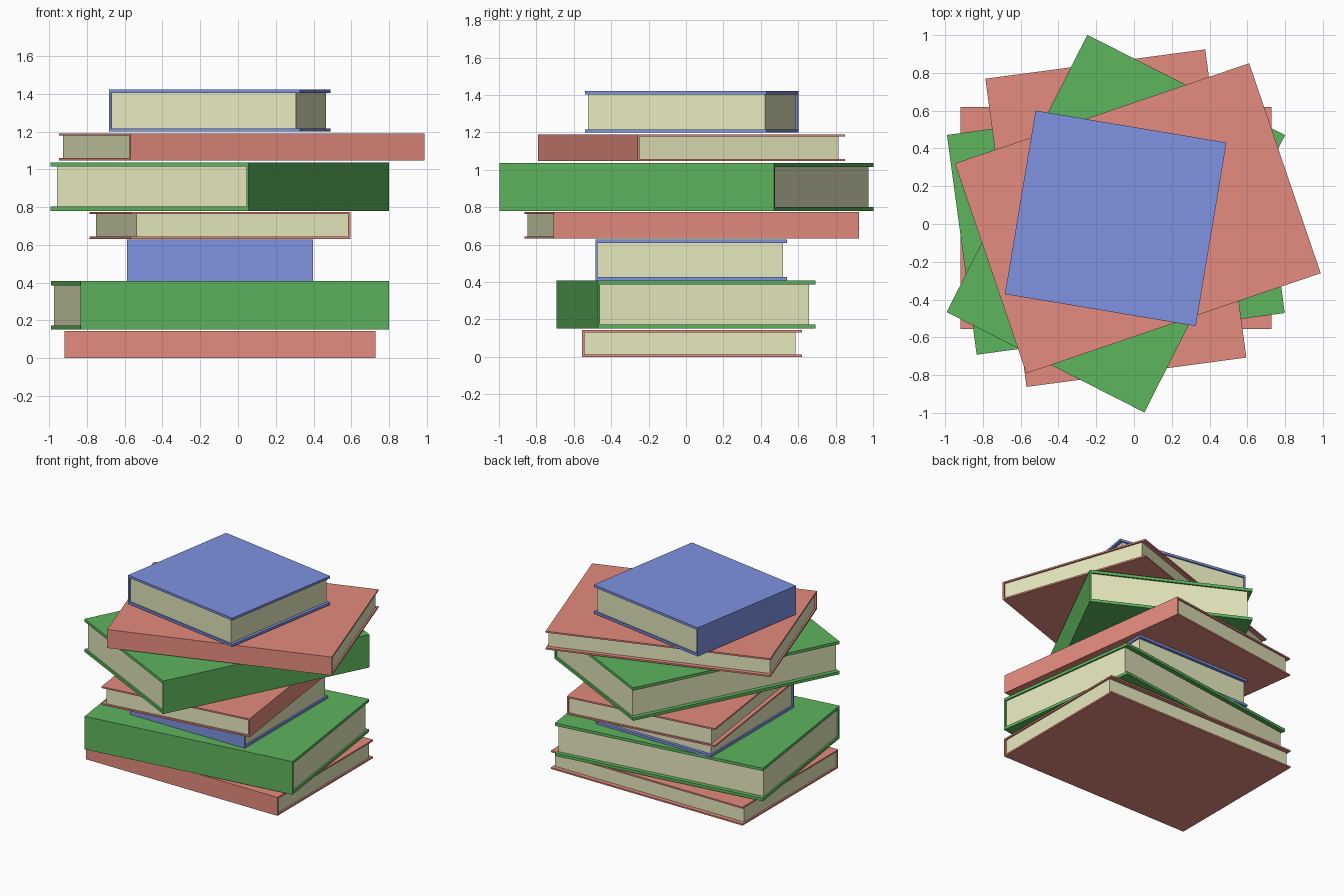
import bpy, bmesh
from math import radians
from mathutils import Matrix, Vector

if "Cube" in bpy.data.objects:
    bpy.data.objects.remove(bpy.data.objects["Cube"])


def material(name, rgb):
    m = bpy.data.materials.new(name)
    m.diffuse_color = (*rgb, 1)
    m.use_nodes = True
    m.node_tree.nodes["Principled BSDF"].inputs["Base Color"].default_value = m.diffuse_color
    return m


RED = material("red cover", (0.78, 0.26, 0.21))
GREEN = material("green cover", (0.11, 0.46, 0.11))
BLUE = material("blue cover", (0.21, 0.29, 0.76))
PAPER = material("paper", (0.80, 0.82, 0.52))


def extrude_profile(name, profile, length, mat, matrix):
    """Extrude a closed (y, z) outline along x, centred on x = 0."""
    bm = bmesh.new()
    face = bm.faces.new([bm.verts.new((-length / 2, y, z)) for y, z in profile])
    new = bmesh.ops.extrude_face_region(bm, geom=[face])["geom"]
    bmesh.ops.translate(bm, vec=Vector((length, 0, 0)),
                        verts=[v for v in new if isinstance(v, bmesh.types.BMVert)])
    bmesh.ops.recalc_face_normals(bm, faces=bm.faces)
    mesh = bpy.data.meshes.new(name)
    bm.to_mesh(mesh)
    bm.free()
    mesh.materials.append(mat)
    obj = bpy.data.objects.new(name, mesh)
    obj.matrix_world = matrix
    bpy.context.collection.objects.link(obj)


def book(name, kind, centre, z0, z1, angle):
    mat, length, depth, board, inset = kind
    h, d, spine = z1 - z0, depth / 2, 0.012
    place = Matrix.Translation((*centre, z0)) @ Matrix.Rotation(radians(angle), 4, 'Z')
    # C-shaped cover: two boards joined by the spine at local -y
    cover = [(-d, 0), (d, 0), (d, board), (-d + spine, board),
             (-d + spine, h - board), (d, h - board), (d, h), (-d, h)]
    extrude_profile(name + "_cover", cover, length, mat, place)
    # page block, set in slightly from the boards
    y0, y1 = -d + spine, d - inset
    pages = [(y0, board), (y1, board), (y1, h - board), (y0, h - board)]
    extrude_profile(name + "_pages", pages, length - 0.024, PAPER, place)


# material, spine length, depth, board thickness, page inset at the fore edge
THIN = (RED, 1.646, 1.174, 0.012, 0.033)
THICK = (GREEN, 1.646, 1.174, 0.022, 0.033)
SMALL = (BLUE, 0.985, 1.025, 0.018, 0.023)

# stack from bottom to top: centre, bottom, top, turn
book("red_book_bottom", THIN, (-0.096, 0.032), 0.0, 0.143, 0)
book("green_book_lower", THICK, (-0.096, 0.0), 0.152, 0.408, 7.7)
book("blue_book_lower", SMALL, (-0.096, 0.028), 0.409, 0.628, 0)
book("red_book_middle", THIN, (-0.096, 0.031), 0.632, 0.775, 97.6)
book("green_book_upper", THICK, (-0.096, 0.002), 0.780, 1.036, 63.1)
book("red_book_upper", THIN, (0.02, 0.030), 1.047, 1.190, 18.8)
book("blue_book_top", SMALL, (-0.097, 0.030), 1.199, 1.422, -99.5)
